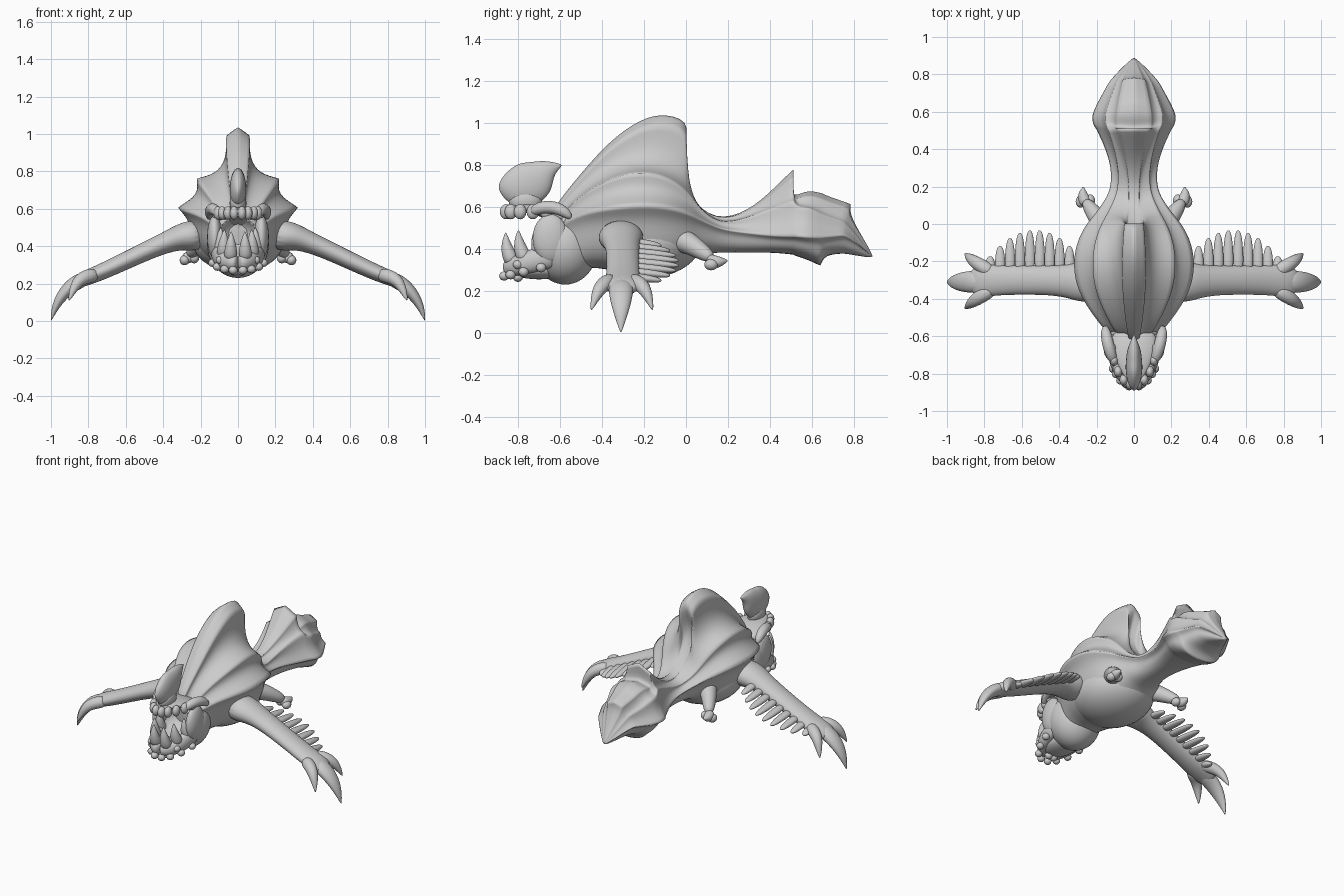
import bpy, bmesh, math
from mathutils import Vector, Matrix

if "Cube" in bpy.data.objects:
    bpy.data.objects.remove(bpy.data.objects["Cube"])


def finish(name, bm, mirror=False, sub=2):
    bmesh.ops.recalc_face_normals(bm, faces=bm.faces)
    me = bpy.data.meshes.new(name)
    bm.to_mesh(me)
    bm.free()
    for p in me.polygons:
        p.use_smooth = True
    ob = bpy.data.objects.new(name, me)
    bpy.context.collection.objects.link(ob)
    if mirror:
        ob.modifiers.new("Mirror", 'MIRROR')
    if sub:
        m = ob.modifiers.new("Subdivision", 'SUBSURF')
        m.levels = m.render_levels = sub
    return ob


def bridge(bm, rings):
    n = len(rings[0])
    for a, b in zip(rings, rings[1:]):
        for i in range(n):
            bm.faces.new((a[i], a[(i + 1) % n], b[(i + 1) % n], b[i]))
    bm.faces.new(rings[0])
    bm.faces.new(rings[-1])


def add_tube(bm, pts, ref, n=12):
    """Elliptical tube; each point is x, y, z, radius along ref, and optionally the other radius."""
    P = [Vector(p[:3]) for p in pts]
    rings = []
    for i, p in enumerate(pts):
        t = (P[min(i + 1, len(P) - 1)] - P[max(i - 1, 0)]).normalized()
        a = Vector(ref)
        a = (a - t * a.dot(t)).normalized()
        b = t.cross(a)
        rings.append([bm.verts.new(P[i] + a * p[3] * math.cos(2 * math.pi * k / n)
                                   + b * p[-1] * math.sin(2 * math.pi * k / n)) for k in range(n)])
    bridge(bm, rings)


def tubes(name, paths, ref, mirror=True, n=12, sub=2):
    bm = bmesh.new()
    for p in paths:
        add_tube(bm, p, ref, n)
    return finish(name, bm, mirror, sub)


def blobs(name, items, size, mirror=True, seg=16):
    """Ellipsoids of one size at the given centres."""
    bm = bmesh.new()
    for p in items:
        bmesh.ops.create_uvsphere(bm, u_segments=seg, v_segments=seg // 2 + 2, radius=1,
                                  matrix=Matrix.Translation(p) @ Matrix.Diagonal((*size, 1)))
    return finish(name, bm, mirror, 0)


def lerp(a, b, t):
    return a + (b - a) * t


# Body, ribbed back sail and tail: y, crest y, crest z, upper rib z, lower rib z, half width, belly z
stations = [
    (-.61, -.65, .56, .54, .50, .12, .30), (-.54, -.59, .65, .62, .55, .18, .28),
    (-.45, -.50, .76, .69, .58, .25, .31), (-.33, -.37, .91, .75, .60, .315, .28),
    (-.20, -.22, 1.02, .77, .61, .33, .27), (-.08, -.10, 1.05, .74, .60, .305, .28),
    (.01, .05, 1.0, .67, .57, .25, .33), (.06, -.08, .80, .60, .545, .205, .365),
    (.11, .01, .645, .555, .52, .17, .375), (.18, .14, .53, .52, .49, .125, .38),
    (.30, .30, .58, .55, .475, .12, .38), (.42, .42, .69, .60, .46, .16, .38),
    (.51, .515, .785, .63, .46, .205, .37), (.53, .495, .63, .60, .46, .22, .36),
    (.58, .57, .685, .60, .455, .23, .345), (.64, .65, .665, .57, .455, .20, .315),
    (.66, .68, .65, .56, .455, .19, .37), (.75, .785, .615, .53, .465, .14, .375),
    (.79, .775, .56, .49, .45, .11, .37), (.89, .895, .37, .365, .36, .01, .355)]
bm = bmesh.new()
rings = []
for y, ty, tz, r2, r3, w, zb in stations:
    h = tz - r2
    f = min(1, max(0, (y - .2) / .25))  # the tail crest is broader than the sail
    half = [(0, tz), (lerp(.2, .42, f) * w, tz - lerp(.15, .3, f) * h),
            (lerp(.19, .45, f) * w, r2 + .42 * h), (lerp(.36, .55, f) * w, r2 + .1 * h),
            (.69 * w, r2), (lerp(.64, .74, f) * w, lerp(r3, r2, .45)), (w, r3), (.8 * w, lerp(r3, zb, .2)),
            (.76 * w, lerp(r3, zb, .55)), (.52 * w, lerp(r3, zb, .9)), (0, zb)]
    half += [(-x, z) for x, z in half[-2:0:-1]]
    rings.append([bm.verts.new((x, lerp(y, ty, max(0, (z - r2) / max(h, .001))), z)) for x, z in half])
bridge(bm, rings)
crease = bm.edges.layers.float.new("crease_edge")
for a, b in zip(rings, rings[1:]):
    for k in (0, 1, 4, 6, 14, 16, 19):
        bm.edges.get((a[k], b[k]))[crease] = .7
for i in (12, 15, 17):
    for k in range(20):
        bm.edges.get((rings[i][k], rings[i][(k + 1) % 20]))[crease] = .6
finish("body_sail_and_tail", bm)
blobs("belly", [(0, -.20, .43)], (.245, .27, .17), False, 40)

# Throat with hollow mouth
throat = blobs("throat", [(0, -.575, .41)], (.165, .155, .18), False, 40)
cutter = blobs("mouth_cutter", [(0, -.74, .46)], (.115, .15, .11), False, 32)
cutter.hide_render = cutter.hide_viewport = True
cut = throat.modifiers.new("Mouth", 'BOOLEAN')
cut.object = cutter
cut.operation = 'DIFFERENCE'
blobs("cheeks", [(.125, -.645, .45)], (.04, .085, .115), True, 24)


def arc(t, rx, ry):
    """Point on the U-shaped jaw line: t = 0 at the chin, 1 at the cheek."""
    a = t * math.pi / 2
    return rx * math.sin(a), -.62 - ry * math.cos(a)


# Jaws
tubes("lower_jaw", [[(*arc(t, .11, .225), lerp(.31, .38, t * t), lerp(.04, .065, t), .04)
                     for t in (1, .8, .6, .4, .2, 0)]], (0, 0, 1))
blobs("jaw_floor", [(0, -.70, .30)], (.095, .14, .045), False, 24)
tubes("upper_jaw", [[(0, -.56, .53, .13, .05), (0, -.65, .575, .125, .035), (0, -.74, .595, .10, .025),
                     (0, -.86, .595, .03, .012)]], (1, 0, 0), False)

# Lower teeth, curved upward
teeth = []
for t in (.25, .55, .82):
    x, y = arc(t, .105, .22)
    teeth.append([(x * (1 - d * .1), y - .035 * min(1, d * 2), lerp(.32, .36, t) + .15 * d, .04 * (1 - d ** 2) + .002)
                  for d in (0, .33, .67, 1)])
tubes("lower_teeth", teeth, (1, 0, 0), n=8)

# Upper gum teeth, chin warts, brow pads
blobs("upper_gum_beads", [(*arc(t, .12, .24), .577) for t in (.11, .3, .5, .7, .88)], (.023, .03, .036))
blobs("chin_warts", [(*arc(t, .14, .25), .27 + .06 * t * t) for t in (.12, .34, .58, .82)]
      + [(.095, -.80, .325), (.02, -.80, .265)], (.024, .024, .022))
tubes("brow_pads", [[(.105, -.74, .57, .016), (.118, -.715, .59, .03), (.138, -.65, .605, .033),
                     (.152, -.58, .582, .031), (.155, -.545, .545, .012)]], (1, 0, 0))

# Nose crest: stem and swept tip
tubes("nose_crest", [[(0, -.88, .66, .006, .03), (0, -.86, .675, .03, .065), (0, -.81, .69, .045, .10),
                      (0, -.745, .71, .047, .115), (0, -.69, .745, .04, .09), (0, -.655, .785, .03, .045),
                      (0, -.59, .80, .004)]], (1, 0, 0), False)
blobs("nose_stem", [(0, -.765, .63)], (.045, .08, .06), False, 20)

# Front arms and claws
tubes("front_arms", [[(.18, -.31, .46, .11, .09), (.29, -.31, .455, .11, .078), (.36, -.305, .43, .088, .06),
                      (.48, -.30, .38, .078, .05), (.74, -.30, .255, .08, .045),
                      (.83, -.305, .225, .095, .04), (.88, -.305, .19, .05, .03)]], (0, 1, 0), n=16)
claws = [[(.80, -.305, .235, .06, .042), (.88, -.31, .20, .062, .042), (.94, -.31, .14, .05, .033),
          (.98, -.31, .07, .028, .02), (1.0, -.31, 0, .002)]]
for s in (-1, 1):
    claws.append([(x, -.305 + s * d, z, r) for x, d, z, r in (
        (.75, .04, .25, .042), (.83, .088, .235, .04), (.875, .12, .19, .03), (.905, .148, .105, .003))])
tubes("front_claws", claws, (0, 1, 0))

# Blades along the rear edge of each arm, longest near the middle
blades = []
for i in range(9):
    x = .345 + i * .053
    z = lerp(.435, .245, i / 8)
    tip = -.03 - .007 * (i - 3.5) ** 2
    blades.append([(x, lerp(-.26, tip, t), z - .02 * t, r, r * .7)
                   for t, r in ((0, .033), (.5, .03), (.85, .022), (1, .008))])
tubes("arm_blades", blades, (1, 0, 0), n=8)

# Small rear legs and toes
tubes("rear_legs", [
    [(.11, -.07, .46, .07), (.16, -.01, .44, .06), (.21, .05, .405, .047), (.265, .13, .35, .03)],
    [(.255, .10, .35, .033), (.27, .14, .335, .034), (.275, .17, .34, .023), (.27, .20, .345, .002)]], (0, 0, 1))
blobs("rear_toes", [(.285, .12, .325), (.235, .125, .335)], (.027, .033, .027))
